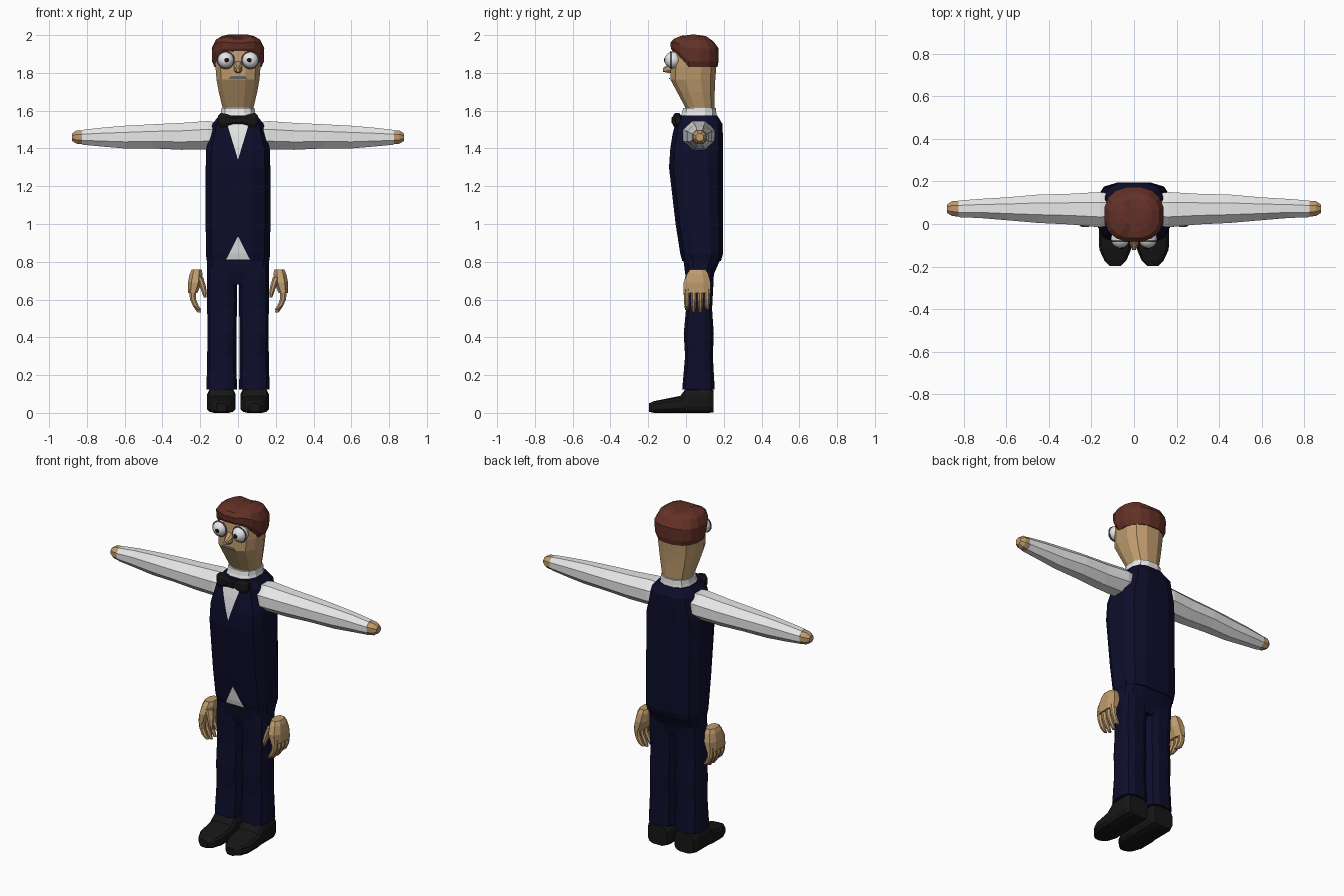
import bpy, bmesh, math
from mathutils import Vector
from mathutils.bvhtree import BVHTree


def material(name, r, g, b):
    m = bpy.data.materials.new(name)
    m.diffuse_color = (r, g, b, 1)
    return m


NAVY = material("navy cloth", 0.004, 0.004, 0.024)
WHITE = material("white cloth", 0.80, 0.80, 0.80)
SKIN = material("skin", 0.52, 0.33, 0.155)
HAIR = material("red brown hair", 0.125, 0.03, 0.02)
BLACK = material("black leather", 0.008, 0.008, 0.008)
GREY = material("grey", 0.12, 0.12, 0.12)


def finish(name, bm, mat, side=1):
    """Turn a bmesh into an object, mirrored in x when side is -1."""
    for v in bm.verts:
        v.co.x *= side
    bmesh.ops.recalc_face_normals(bm, faces=bm.faces)
    me = bpy.data.meshes.new(name)
    bm.to_mesh(me)
    bm.free()
    me.materials.append(mat)
    ob = bpy.data.objects.new(name, me)
    bpy.context.collection.objects.link(ob)
    return ob


def loft(name, axis, rings, mat, n=12, p=0.8, side=1, shape=None):
    """Skin rings (t, a0, a1, b0, b1): position on axis, then extents across."""
    bm = bmesh.new()
    rows = []
    k = math.cos(math.pi / n) ** p
    for t, a0, a1, b0, b1 in rings:
        row = []
        for i in range(n):
            w = 2 * math.pi * (i + 0.5) / n
            c, s = math.cos(w), math.sin(w)
            a = (a0 + a1) / 2 + math.copysign(abs(c) ** p, c) / k * (a1 - a0) / 2
            b = (b0 + b1) / 2 + math.copysign(abs(s) ** p, s) / k * (b1 - b0) / 2
            co = {"x": (t, a, b), "y": (a, t, b), "z": (a, b, t)}[axis]
            row.append(bm.verts.new(shape(*co) if shape else co))
        rows.append(row)
    for r0, r1 in zip(rows, rows[1:]):
        for i in range(n):
            j = (i + 1) % n
            bm.faces.new((r0[i], r0[j], r1[j], r1[i]))
    bm.faces.new(rows[0])
    bm.faces.new(rows[-1])
    return finish(name, bm, mat, side)


def patch(name, target, pts, mat, lift=0.006):
    """Lay a thin flat shape (x, z points) onto the front of a target."""
    tree = BVHTree.FromPolygons([v.co for v in target.data.vertices],
                                [f.vertices[:] for f in target.data.polygons])
    bm = bmesh.new()
    bm.faces.new([bm.verts.new((x, 0, z)) for x, z in pts])
    bmesh.ops.subdivide_edges(bm, edges=bm.edges[:], cuts=7, use_grid_fill=True)
    for v in bm.verts:
        hit = tree.ray_cast(Vector((v.co.x, -1, v.co.z)), Vector((0, 1, 0)))[0]
        v.co.y = (hit.y if hit else -0.04) - lift
    ob = finish(name, bm, mat)
    if ob.data.polygons[0].normal.y > 0:
        ob.data.flip_normals()
    return ob


def ball(name, loc, r, mat, side, squash=1.0):
    bm = bmesh.new()
    bmesh.ops.create_uvsphere(bm, u_segments=16, v_segments=10, radius=r)
    for v in bm.verts:
        v.co = Vector((v.co.x, v.co.y * squash, v.co.z)) + Vector(loc)
    ob = finish(name, bm, mat, side)
    ob.data.shade_smooth()
    return ob


# Waistcoat with the white shirt showing at chest and waist
vest = loft("waistcoat", "z", [
    (0.805, -0.165, 0.165, -0.02, 0.185), (0.84, -0.17, 0.17, -0.03, 0.195),
    (1.0, -0.171, 0.171, -0.055, 0.195), (1.3, -0.171, 0.171, -0.09, 0.195),
    (1.40, -0.168, 0.168, -0.083, 0.195), (1.47, -0.148, 0.148, -0.072, 0.195),
    (1.53, -0.135, 0.135, -0.058, 0.193), (1.575, -0.10, 0.10, -0.04, 0.165)],
    NAVY, p=0.6)
patch("shirt_front", vest, [(-0.065, 1.555), (0, 1.34), (0.065, 1.555)], WHITE)
patch("shirt_tail", vest, [(-0.063, 0.812), (0.063, 0.812), (0, 0.935)], WHITE)
loft("collar", "z", [(1.555, -0.098, 0.098, -0.035, 0.165),
                     (1.59, -0.09, 0.09, -0.02, 0.16),
                     (1.615, -0.088, 0.088, -0.015, 0.158)], WHITE)

# Trousers
loft("hips", "z", [(0.68, -0.13, 0.13, 0.01, 0.135), (0.74, -0.16, 0.16, -0.005, 0.15),
                   (0.82, -0.165, 0.165, -0.015, 0.185)], NAVY, p=0.6)

# Head, with the jaw leaning forward from the neck
head = loft("head", "z", [
    (1.56, -0.075, 0.075, 0.005, 0.145), (1.62, -0.083, 0.083, -0.005, 0.15),
    (1.70, -0.102, 0.102, -0.048, 0.152), (1.765, -0.114, 0.114, -0.083, 0.155),
    (1.83, -0.119, 0.119, -0.08, 0.16), (1.92, -0.118, 0.118, -0.07, 0.16),
    (1.965, -0.09, 0.09, -0.05, 0.14)], SKIN)


# Hair with a raised front hairline and a centre parting
def hair_shape(x, y, z):
    lift = 0.085 * min(1, max(0, (0.015 - y) / 0.075))
    z += lift * (2 - z) / 0.17
    if z > 1.96:
        z -= 0.02 * max(0, 1 - abs(x) / 0.05)
    return x, y, z


loft("hair", "z", [
    (1.83, -0.124, 0.124, -0.072, 0.166), (1.86, -0.137, 0.137, -0.08, 0.172),
    (1.93, -0.139, 0.139, -0.083, 0.173), (1.975, -0.118, 0.118, -0.065, 0.145),
    (1.995, -0.085, 0.085, -0.035, 0.115), (2.003, -0.05, 0.05, 0.0, 0.08)],
    HAIR, n=16, p=0.85, shape=hair_shape)

# Nose and moustache
loft("nose", "y", [(-0.06, -0.024, 0.024, 1.798, 1.875), (-0.095, -0.02, 0.02, 1.80, 1.845),
                   (-0.122, -0.009, 0.009, 1.806, 1.826)], SKIN, n=8)
patch("moustache", head, [(-0.05, 1.768), (0.05, 1.768), (0.035, 1.784), (-0.035, 1.784)], GREY)
loft("bow_knot", "x", [(-0.02, -0.078, -0.04, 1.53, 1.57),
                       (0.02, -0.078, -0.04, 1.53, 1.57)], BLACK, n=8, p=0.6)

for s, tag in ((1, "left"), (-1, "right")):
    # Eyes with spectacle rims
    ball(tag + "_eye", (0.065, -0.07, 1.868), 0.044, WHITE, s)
    ball(tag + "_pupil", (0.06, -0.112, 1.868), 0.012, BLACK, s, 0.4)
    bpy.ops.mesh.primitive_torus_add(major_radius=0.044, minor_radius=0.004,
                                     major_segments=20, minor_segments=6,
                                     location=(0.065 * s, -0.08, 1.868),
                                     rotation=(math.pi / 2, 0, 0))
    rim = bpy.context.object
    rim.name = tag + "_eye_rim"
    rim.data.materials.append(GREY)

    # Bow tie wing
    loft(tag + "_bow_wing", "x", [(0.01, -0.07, -0.04, 1.535, 1.565),
                                  (0.06, -0.072, -0.03, 1.513, 1.583),
                                  (0.09, -0.065, -0.025, 1.512, 1.588),
                                  (0.105, -0.055, -0.03, 1.53, 1.575)], BLACK, 8, 0.7, s)

    # Outstretched sleeve and its bare tip
    loft(tag + "_sleeve", "x", [
        (0.09, -0.005, 0.14, 1.40, 1.535), (0.16, -0.015, 0.15, 1.395, 1.545),
        (0.30, -0.002, 0.142, 1.393, 1.535), (0.45, 0.005, 0.138, 1.40, 1.528),
        (0.60, 0.018, 0.125, 1.40, 1.52), (0.72, 0.028, 0.118, 1.41, 1.51),
        (0.825, 0.032, 0.11, 1.42, 1.498)], WHITE, 8, 1, s)
    loft(tag + "_arm_tip", "x", [(0.81, 0.033, 0.109, 1.421, 1.497),
                                 (0.855, 0.038, 0.107, 1.425, 1.495),
                                 (0.878, 0.052, 0.092, 1.44, 1.48)], SKIN, 8, 1, s)

    # Trouser leg
    loft(tag + "_leg", "z", [
        (0.125, 0.006, 0.167, -0.02, 0.152), (0.30, 0.008, 0.163, -0.005, 0.142),
        (0.42, 0.008, 0.162, -0.012, 0.147), (0.55, 0.006, 0.163, 0.0, 0.138),
        (0.70, 0.004, 0.165, -0.005, 0.146), (0.80, 0.004, 0.163, 0.0, 0.15)],
        NAVY, 12, 0.7, s)

    # Shoe, heel to toe
    loft(tag + "_shoe", "y", [
        (0.145, 0.025, 0.15, 0.003, 0.12), (0.12, 0.014, 0.163, 0, 0.135),
        (0.0, 0.014, 0.163, 0, 0.13), (-0.03, 0.012, 0.165, 0, 0.09),
        (-0.12, 0.014, 0.163, 0, 0.072), (-0.17, 0.035, 0.14, 0, 0.062),
        (-0.197, 0.062, 0.115, 0.006, 0.05)], BLACK, 12, 0.55, s)

    # Loose hand: palm, four curled fingers and a thumb
    loft(tag + "_palm", "z", [
        (0.758, 0.192, 0.245, 0.02, 0.105), (0.735, 0.188, 0.256, 0.005, 0.118),
        (0.69, 0.192, 0.265, -0.013, 0.13), (0.635, 0.215, 0.264, -0.012, 0.13)],
        SKIN, 8, 0.8, s)
    for i, tip in enumerate((0.545, 0.532, 0.532, 0.548)):
        y = 0.004 + i * 0.036
        loft(f"{tag}_finger_{i + 1}", "z", [
            (0.655, 0.222, 0.26, y - 0.015, y + 0.017), (0.60, 0.222, 0.254, y - 0.014, y + 0.015),
            (0.565, 0.207, 0.238, y - 0.013, y + 0.013), (tip, 0.195, 0.215, y - 0.008, y + 0.008)],
            SKIN, 8, 1, s)
    loft(tag + "_thumb", "z", [
        (0.72, 0.185, 0.22, -0.005, 0.05), (0.67, 0.170, 0.202, -0.012, 0.03),
        (0.635, 0.165, 0.190, -0.014, 0.018), (0.612, 0.168, 0.182, -0.01, 0.008)],
        SKIN, 8, 1, s)
